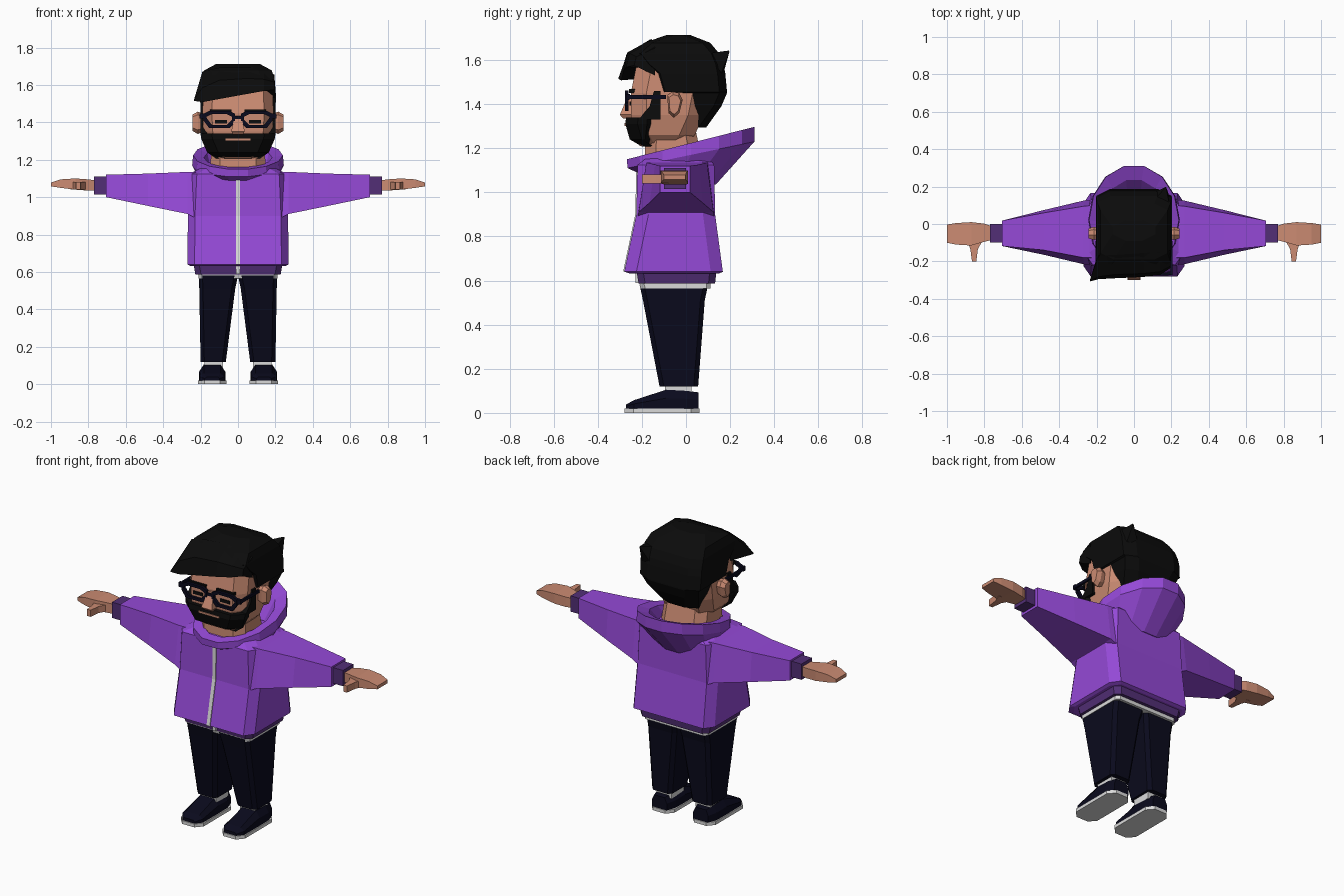
import bpy, bmesh, math


def material(name, rgb):
    m = bpy.data.materials.new(name)
    m.diffuse_color = (*rgb, 1)
    return m


PURPLE = material("jacket purple", (0.30, 0.067, 0.68))
PLUM = material("trim plum", (0.085, 0.028, 0.18))
NAVY = material("trouser navy", (0.003, 0.003, 0.012))
BLACK = material("hair black", (0.0035, 0.0035, 0.0035))
SKIN = material("skin", (0.60, 0.26, 0.17))
WHITE = material("off white", (0.70, 0.70, 0.70))


def loft(name, rings, mat, mirror=False, cyclic=False):
    """Skin a list of equal-length point rings, flat shaded."""
    bm = bmesh.new()
    vr = [[bm.verts.new(p) for p in r] for r in rings]
    n = len(vr[0])
    pairs = list(zip(vr, vr[1:])) + ([(vr[-1], vr[0])] if cyclic else [])
    for a, b in pairs:
        for i in range(n):
            j = (i + 1) % n
            bm.faces.new((a[i], a[j], b[j], b[i]))
    if not cyclic:
        bm.faces.new(vr[0])
        bm.faces.new(vr[-1])
    bmesh.ops.recalc_face_normals(bm, faces=bm.faces)
    me = bpy.data.meshes.new(name)
    bm.to_mesh(me)
    bm.free()
    me.materials.append(mat)
    ob = bpy.data.objects.new(name, me)
    bpy.context.collection.objects.link(ob)
    if mirror:
        ob.modifiers.new("mirror", "MIRROR").use_mirror_merge = False
    return ob


def flat(z, x0, x1, y0, y1, c=0.0, d=None):
    """Horizontal chamfered rectangle; c is the chamfer in x, d in y."""
    d = c if d is None else d
    if c == 0:
        return [(x0, y0, z), (x1, y0, z), (x1, y1, z), (x0, y1, z)]
    return [(x0 + c, y0, z), (x1 - c, y0, z), (x1, y0 + d, z), (x1, y1 - d, z),
            (x1 - c, y1, z), (x0 + c, y1, z), (x0, y1 - d, z), (x0, y0 + d, z)]


def stack(name, rows, mat, c, d=None):
    """Centred loft from rows of (z, half width, front y, back y)."""
    return loft(name, [flat(z, -h, h, a, b, c, d) for z, h, a, b in rows], mat)


def box(name, x0, x1, y0, y1, z0, z1, mat, mirror=False):
    return loft(name, [flat(z0, x0, x1, y0, y1), flat(z1, x0, x1, y0, y1)], mat, mirror)


def across(x, y0, y1, z0, z1):
    """Rectangle facing along x."""
    return [(x, y0, z0), (x, y1, z0), (x, y1, z1), (x, y0, z1)]


# Shoes, soles, socks and trouser legs
loft("shoe_sole", [flat(z, 0.062, 0.213, -0.278, 0.062, 0.035, 0.04) for z in (0, 0.02)],
     WHITE, True)
shoe = []
for y, h, top, zt in ((-0.272, 0.04, 0.03, 0.038), (-0.235, 0.068, 0.045, 0.058),
                      (-0.09, 0.07, 0.045, 0.105), (0.0, 0.068, 0.045, 0.1),
                      (0.057, 0.05, 0.035, 0.093)):
    zm = 0.02 + (zt - 0.02) * 0.55
    shoe.append([(0.138 + x, y, z) for x, z in
                 ((-h, 0.02), (h, 0.02), (h, zm), (top, zt), (-top, zt), (-h, zm))])
loft("shoe_upper", shoe, NAVY, True)
box("sock", 0.08, 0.18, -0.095, 0.025, 0.08, 0.13, WHITE, True)
loft("trouser_leg", [flat(0.12, 0.065, 0.2, -0.12, 0.055, 0.02),
                     flat(0.51, 0.015, 0.207, -0.195, 0.085, 0.02),
                     flat(0.58, 0.0, 0.21, -0.21, 0.1, 0.02)], NAVY, True)

# Shirt edge, hem and jacket body
stack("shirt_edge", [(0.565, 0.212, -0.205, 0.112), (0.6, 0.212, -0.215, 0.112)], WHITE, 0.02)
stack("jacket_hem", [(0.587, 0.228, -0.215, 0.132), (0.645, 0.238, -0.225, 0.138)], PLUM, 0.03)
stack("jacket_body", [(0.632, 0.255, -0.255, 0.15), (0.64, 0.27, -0.28, 0.167),
                      (0.9, 0.268, -0.225, 0.132), (1.125, 0.258, -0.22, 0.128),
                      (1.155, 0.2, -0.18, 0.1)], PURPLE, 0.038, 0.055)

# Zip strip following the jacket front
loft("zip", [flat(z, -0.011, 0.011, y - 0.005, y + 0.01) for z, y in
             ((0.64, -0.28), (0.9, -0.225), (1.115, -0.22))], WHITE)
box("hem_zip", -0.011, 0.011, -0.228, -0.21, 0.59, 0.64, WHITE)

# Sleeves, cuffs and hands
sleeve = []
for x, y0, y1, t0, t1, z0, z1 in ((0.22, -0.22, 0.13, -0.18, 0.1, 0.885, 1.135),
                                  (0.27, -0.215, 0.125, -0.18, 0.095, 0.91, 1.135),
                                  (0.48, -0.165, 0.075, -0.14, 0.06, 0.953, 1.126),
                                  (0.705, -0.118, 0.018, -0.118, 0.018, 1.0, 1.12)):
    sleeve.append([(x, y0, z0), (x, y1, z0), (x, t1, z1), (x, t0, z1)])
loft("sleeve", sleeve, PURPLE, True)
loft("cuff", [across(0.69, -0.1, 0.0, 1.015, 1.11),
              across(0.77, -0.1, 0.0, 1.015, 1.11)], PLUM, True)
loft("hand", [across(0.76, -0.085, -0.012, 1.035, 1.09),
              across(0.8, -0.095, 0.002, 1.035, 1.095),
              across(0.87, -0.115, 0.01, 1.04, 1.1),
              across(0.95, -0.11, 0.005, 1.05, 1.095),
              across(1.0, -0.1, -0.003, 1.058, 1.078)], SKIN, True)
loft("thumb", [[(x, y, z) for x, z in ((a, 1.04), (b, 1.04), (b, 1.08), (a, 1.08))]
               for y, a, b in ((-0.08, 0.805, 0.895), (-0.135, 0.835, 0.875),
                               (-0.2, 0.843, 0.866))], SKIN, True)

# Folded hood: tilted oval rings, outside, over the rim, and into the bowl
hood = []
for y0, y1, rx, zf, zb in ((-0.2, 0.135, 0.19, 1.08, 1.035), (-0.265, 0.31, 0.245, 1.11, 1.23),
                           (-0.268, 0.31, 0.24, 1.15, 1.297), (-0.215, 0.235, 0.182, 1.16, 1.265),
                           (-0.19, 0.11, 0.155, 1.13, 1.12)):
    ring = []
    for i in range(14):
        a = math.tau * (i + 0.5) / 14
        t = (1 - math.cos(a) / math.cos(math.pi / 14)) / 2
        ring.append((rx * math.sin(a), y0 + (y1 - y0) * t, zf + (zb - zf) * t))
    hood.append(ring)
loft("hood", hood, PURPLE)

# Neck, head, ears and nose
stack("neck", [(1.1, 0.15, -0.19, 0.085), (1.34, 0.14, -0.18, 0.03)], SKIN, 0.05)
stack("head", [(1.21, 0.12, -0.21, 0.0), (1.26, 0.165, -0.235, 0.04),
               (1.35, 0.185, -0.25, 0.08), (1.45, 0.19, -0.25, 0.1),
               (1.57, 0.185, -0.226, 0.1), (1.63, 0.14, -0.18, 0.08)], SKIN, 0.05, 0.07)
ear = ((-0.085, 1.44), (-0.06, 1.457), (-0.03, 1.45), (-0.015, 1.42), (-0.03, 1.36),
       (-0.055, 1.338), (-0.08, 1.36))
loft("ear", [[(x, -0.052 + (y + 0.052) * s, 1.4 + (z - 1.4) * s) for y, z in ear]
             for x, s in ((0.17, 0.7), (0.215, 1.0), (0.242, 0.75))], SKIN, True)
loft("nose", [flat(1.335, -0.026, 0.026, -0.285, -0.24), flat(1.352, -0.036, 0.036, -0.3, -0.24),
              flat(1.44, -0.016, 0.016, -0.262, -0.24)], SKIN)

# Beard, sideburns and mouth
stack("beard", [(1.208, 0.12, -0.2, -0.14), (1.24, 0.165, -0.255, -0.13),
                (1.31, 0.196, -0.275, -0.122), (1.34, 0.2, -0.272, -0.12)], BLACK, 0.06, 0.055)
burn = ((-0.215, 1.33), (-0.115, 1.33), (-0.115, 1.46), (-0.145, 1.46), (-0.165, 1.39))
loft("sideburn", [[(x, y, z) for y, z in burn] for x in (0.165, 0.2)], BLACK, True)
box("mouth", -0.068, 0.068, -0.279, -0.265, 1.302, 1.314, SKIN)

# Eyes and eyebrows
box("eye", 0.058, 0.122, -0.256, -0.24, 1.394, 1.412, BLACK, True)
box("eyebrow", 0.035, 0.15, -0.258, -0.23, 1.45, 1.468, BLACK, True)


# Glasses: rounded frames, bridge and temples
def frame_outline(y, hx, hz):
    k = 0.03
    pts = ((-hx + k, hz), (hx - k, hz), (hx, hz - 0.015), (hx, -hz + 0.04),
           (hx - k, -hz), (-hx + k, -hz), (-hx, -hz + 0.03), (-hx, hz - 0.015))
    return [(0.1 + x, y, 1.415 + z) for x, z in pts]


loft("glasses_frame", [frame_outline(-0.276, 0.084, 0.046), frame_outline(-0.26, 0.084, 0.046),
                       frame_outline(-0.26, 0.069, 0.03), frame_outline(-0.276, 0.069, 0.03)],
     NAVY, True, cyclic=True)
box("glasses_bridge", -0.022, 0.022, -0.274, -0.258, 1.418, 1.434, NAVY)
box("glasses_hinge", 0.178, 0.206, -0.272, -0.255, 1.42, 1.447, NAVY, True)
box("glasses_temple", 0.195, 0.206, -0.27, -0.09, 1.424, 1.442, NAVY, True)

# Hair: main cap, swept fringe and back tuft
stack("hair", [(1.295, 0.125, 0.02, 0.092), (1.39, 0.17, 0.0, 0.16), (1.45, 0.19, -0.02, 0.186),
               (1.456, 0.2, -0.13, 0.186), (1.54, 0.203, -0.152, 0.178),
               (1.58, 0.2, -0.2, 0.17), (1.63, 0.196, -0.24, 0.15),
               (1.678, 0.18, -0.19, 0.11), (1.713, 0.115, -0.09, 0.02)], BLACK, 0.07, 0.035)
fringe = (
    (-0.235, ((-0.307, 1.515), (-0.305, 1.522), (-0.298, 1.522), (-0.298, 1.515))),
    (-0.19, ((-0.295, 1.508), (-0.282, 1.585), (-0.17, 1.672), (-0.15, 1.52))),
    (-0.1, ((-0.29, 1.525), (-0.27, 1.625), (-0.165, 1.692), (-0.18, 1.55))),
    (0.05, ((-0.283, 1.552), (-0.265, 1.635), (-0.155, 1.695), (-0.18, 1.565))),
    (0.14, ((-0.272, 1.568), (-0.255, 1.63), (-0.15, 1.685), (-0.18, 1.565))),
    (0.195, ((-0.235, 1.575), (-0.225, 1.615), (-0.14, 1.655), (-0.14, 1.53))))
loft("fringe", [[(x, y, z) for y, z in p] for x, p in fringe], BLACK)
loft("hair_tuft", [[(0.1, 0.12, 1.63), (0.19, 0.1, 1.63), (0.185, 0.16, 1.54), (0.11, 0.17, 1.54)],
                   [(0.168, 0.194, 1.643), (0.172, 0.194, 1.643),
                    (0.172, 0.197, 1.638), (0.168, 0.197, 1.638)]], BLACK)
